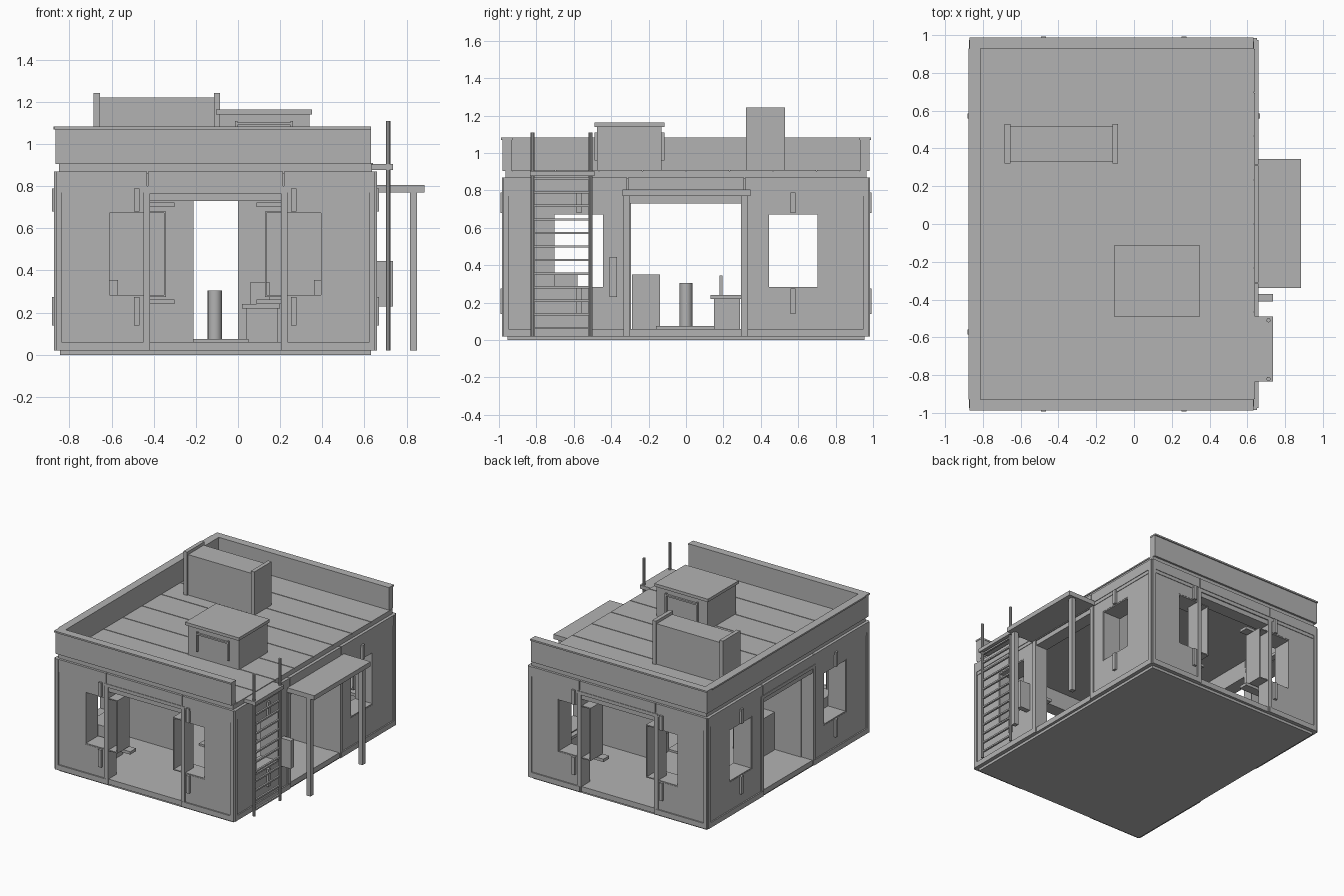
import bpy

if "Cube" in bpy.data.objects:
    bpy.data.objects.remove(bpy.data.objects["Cube"])

grey = bpy.data.materials.new("plain_grey")
grey.use_nodes = True
grey.diffuse_color = (0.45, 0.45, 0.45, 1)
grey.node_tree.nodes["Principled BSDF"].inputs["Base Color"].default_value = (0.45, 0.45, 0.45, 1)

CX = -0.107            # centre of the building along x
HX, HY = 0.757, 0.975  # half sizes to the outer wall faces
THICK = 0.1            # wall thickness


def box(name, x, y, z):
    """Box from three (low, high) ranges."""
    verts = [(a, b, c) for a in x for b in y for c in z]
    faces = [(0, 1, 3, 2), (4, 6, 7, 5), (0, 4, 5, 1), (2, 3, 7, 6), (0, 2, 6, 4), (1, 5, 7, 3)]
    mesh = bpy.data.meshes.new(name)
    mesh.from_pydata(verts, [], faces)
    mesh.materials.append(grey)
    obj = bpy.data.objects.new(name, mesh)
    bpy.context.collection.objects.link(obj)
    return obj


def rod(name, x, y, z0, z1, r, sides=16):
    bpy.ops.mesh.primitive_cylinder_add(vertices=sides, radius=r, depth=z1 - z0,
                                        location=(x, y, (z0 + z1) / 2))
    obj = bpy.context.object
    obj.name = name
    obj.data.materials.append(grey)
    bpy.ops.object.shade_smooth_by_angle()


def wall_box(side, name, u, d, z):
    """Box on one wall: u runs along the wall, d points outward."""
    u, d = sorted(u), sorted(d)
    sign = 1 if side in ("back", "right") else -1
    out = sorted(sign * v for v in d)
    if side in ("front", "back"):
        box(side + "_" + name, [CX + v for v in u], out, z)
    else:
        box(side + "_" + name, [CX + v for v in out], u, z)


def build_wall(side, half, face, door, win_in, win_out):
    inner = face - THICK
    body = (inner, face)
    lo, hi, top = 0.275, 0.68, 0.79
    # lintel over the doorway and the trim around it
    wall_box(side, "door_lintel", (-door, door), body, (0.73, top))
    wall_box(side, "door_header", (-door - 0.02, door + 0.02), (face, face + 0.008), (0.765, top))
    wall_box(side, "door_sill", (-door, door), body, (0.02, 0.06))
    for s in (-1, 1):
        edge = max(win_in, door)
        # wall around the window
        wall_box(side, "wall_end", (s * win_out, s * (half - 0.005)), body, (0.02, top))
        wall_box(side, "wall_below_window", (s * door, s * win_out), body, (0.02, lo))
        wall_box(side, "wall_above_window", (s * door, s * win_out), body, (hi, top))
        if win_in > door:
            wall_box(side, "wall_beside_door", (s * door, s * win_in), body, (0.02, top))
        # deep window casing
        deep = (face - 0.15, face - 0.002)
        for u in (win_in, win_out - 0.008):
            wall_box(side, "window_jamb", (s * u, s * (u + 0.008)), deep, (lo, hi))
        for z in (lo, hi - 0.008):
            wall_box(side, "window_casing", (s * win_in, s * win_out), deep, (z, z + 0.008))
        # inside ledges
        ledge = (face - 0.17, inner)
        for z in (0.24, 0.70):
            wall_box(side, "window_ledge", (s * (win_in - 0.04), s * (win_out + 0.04)), ledge, (z, z + 0.022))
        # short uprights above and below the window
        mid = (win_in + win_out) / 2
        for z in ((0.14, lo), (hi, 0.79)):
            wall_box(side, "window_upright", (s * (mid - 0.013), s * (mid + 0.013)), (face, face + 0.018), z)
        # door post and corner strip
        wall_box(side, "door_post", (s * (door - 0.01), s * (door + 0.022)), (inner, face + 0.008), (0.02, 0.78))
        wall_box(side, "corner_strip", (s * (half - 0.027), s * half), (face - 0.02, face + 0.01), (0.02, 0.87))
        wall_box(side, "base_strip", (s * door, s * (half - 0.02)), (face, face + 0.01), (0.02, 0.06))
        wall_box(side, "top_panel", (s * (door + 0.005), s * (half - 0.027)), (inner, face + 0.008), (0.795, 0.87))
    wall_box(side, "top_panel_middle", (-door, door), (inner, face + 0.008), (0.795, 0.87))
    wall_box(side, "top_strip", (-half + 0.01, half - 0.01), (inner, face + 0.004), (0.77, 0.80))


for side in ("front", "back"):
    build_wall(side, HX, HY, 0.32, 0.235, 0.51)
for side in ("right", "left"):
    build_wall(side, HY, HX, 0.31, 0.435, 0.71)

# Floor and roof slabs
box("base_slab", (-0.845, 0.63), (-0.955, 0.955), (0, 0.03))
box("floor", (-0.84, 0.62), (-0.95, 0.95), (0.03, 0.06))
box("roof_slab", (-0.85, 0.635), (-0.965, 0.965), (0.86, 0.905))

# Roof planks with narrow joints
count = 8
step = 1.86 / count
for i in range(count):
    y = -0.93 + i * step
    box("roof_plank", (-0.815, 0.64), (y + 0.003, y + step - 0.003), (0.9, 0.91))

# Parapet on three sides, open on the ladder side
box("parapet_left", (-0.865, -0.815), (-0.98, 0.98), (0.905, 1.08))
for s in (-1, 1):
    y = sorted((s * 0.93, s * 0.98))
    box("parapet_end", (-0.815, 0.63), y, (0.905, 1.08))
    box("parapet_cap", (-0.87, 0.632), sorted((s * 0.928, s * 0.988)), (1.07, 1.082))
box("parapet_cap_left", (-0.875, -0.813), (-0.928, 0.928), (1.07, 1.082))

# Long roof unit with raised end plates
box("roof_unit", (-0.675, -0.095), (0.33, 0.52), (0.905, 1.22))
for x in (-0.685, -0.115):
    box("roof_unit_end", (x, x + 0.03), (0.32, 0.53), (0.905, 1.225))
    box("roof_unit_rim", (x, x + 0.03), (0.32, 0.53), (1.225, 1.243))

# Roof hatch with overhanging lid and front handle
box("hatch", (-0.09, 0.34), (-0.475, -0.13), (0.905, 1.14))
box("hatch_lid", (-0.105, 0.35), (-0.49, -0.115), (1.14, 1.163))
for y in (-0.49, -0.13):
    for x in (-0.015, 0.25):
        box("hatch_bracket", (x, x + 0.012), (y, y + 0.015), (0.96, 1.11))
    box("hatch_bar", (-0.015, 0.262), (y, y + 0.015), (1.09, 1.102))

# Awning over the side door
box("awning", (0.65, 0.885), (-0.34, 0.345), (0.77, 0.805))
for y in (-0.335, 0.295):
    box("awning_post", (0.815, 0.85), (y, y + 0.035), (0.02, 0.77))

# Ladder and landing
for y in (-0.82, -0.51):
    rod("ladder_rail", 0.712, y, 0.02, 1.11, 0.011, 10)
for i in range(12):
    z = 0.065 + i * 0.0725
    box("ladder_rung", (0.705, 0.719), (-0.82, -0.51), (z - 0.006, z + 0.006))
box("ladder_landing", (0.62, 0.735), (-0.835, -0.49), (0.877, 0.905))
box("wall_plate", (0.65, 0.735), (-0.41, -0.37), (0.23, 0.445))

# Inner partitions and furniture
box("partition_left", (-0.77, -0.21), (-0.325, -0.295), (0.06, 0.86))
box("partition_right", (0.0, 0.56), (0.295, 0.325), (0.06, 0.86))
box("rug", (-0.22, 0.05), (-0.16, 0.15), (0.06, 0.075))
rod("stool", -0.11, 0.0, 0.075, 0.305, 0.034)
box("cabinet", (-0.55, -0.3), (-0.29, -0.14), (0.06, 0.35))
box("desk", (0.04, 0.19), (0.15, 0.29), (0.06, 0.22))
box("desk_top", (0.02, 0.2), (0.13, 0.295), (0.22, 0.24))
box("screen", (0.06, 0.15), (0.18, 0.195), (0.24, 0.345))
for x in (-0.71, 0.36):
    box("corner_cabinet", (x, x + 0.14), (-0.8, -0.58), (0.06, 0.355))
